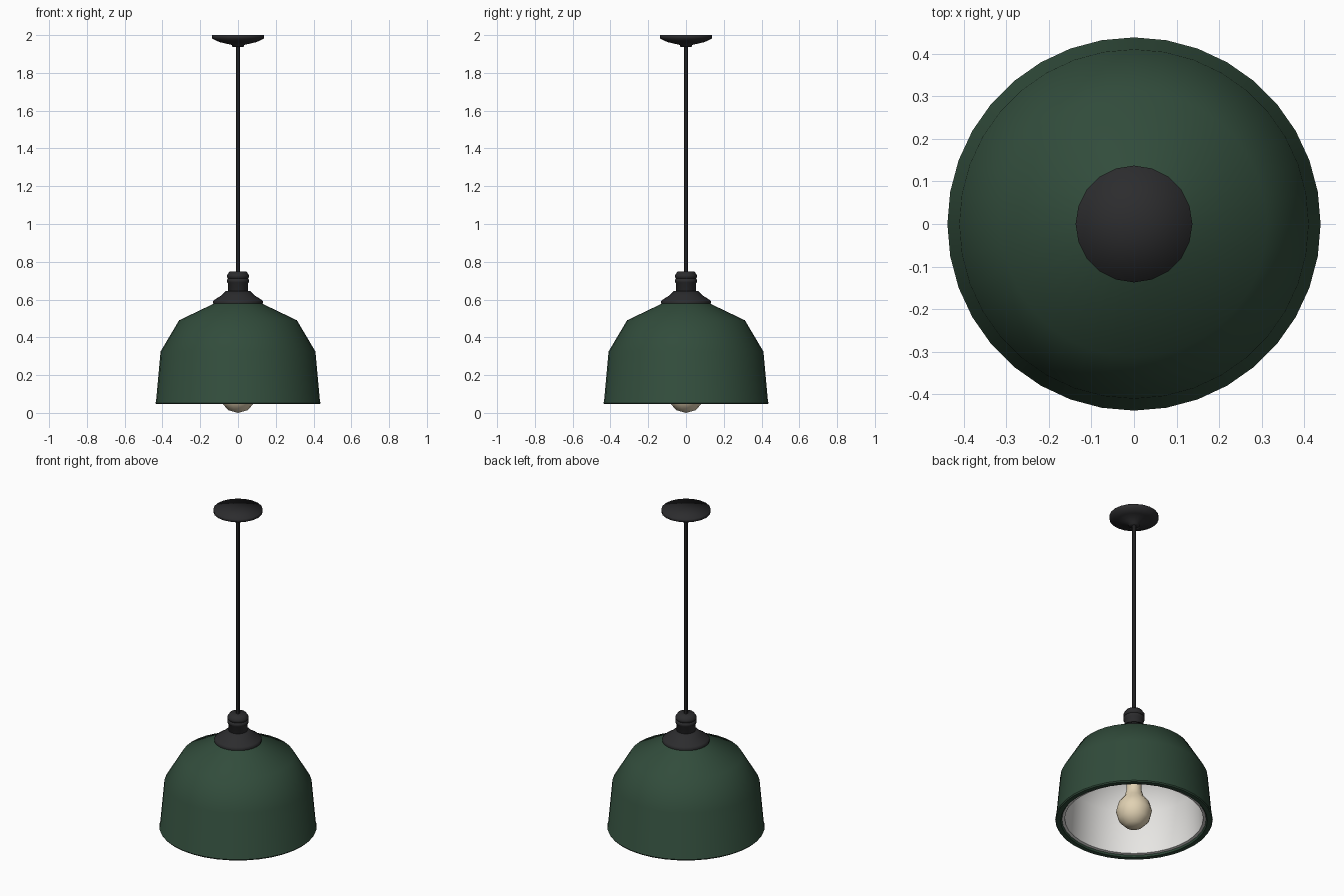
import bpy, bmesh, math

if "Cube" in bpy.data.objects:
    bpy.data.objects.remove(bpy.data.objects["Cube"])


def material(name, rgb):
    m = bpy.data.materials.new(name)
    m.diffuse_color = (*rgb, 1)
    m.use_nodes = True
    m.node_tree.nodes["Principled BSDF"].inputs["Base Color"].default_value = m.diffuse_color
    return m


GREEN = material("green_enamel", (0.031, 0.072, 0.044))
BLACK = material("black_metal", (0.025, 0.025, 0.027))
WHITE = material("white_enamel", (0.8, 0.79, 0.77))
GLASS = material("warm_glass", (0.75, 0.64, 0.45))


def lathe(name, profile, sides, mat, closed=False, angle=40):
    """Revolve (radius, z) points about z; closed joins the last point to the first."""
    bm = bmesh.new()
    rings = []
    for r, z in profile:
        if r == 0:
            rings.append([bm.verts.new((0, 0, z))] * sides)
        else:
            rings.append([bm.verts.new((r * math.cos(2 * math.pi * i / sides),
                                        r * math.sin(2 * math.pi * i / sides), z))
                          for i in range(sides)])
    pairs = list(zip(rings, rings[1:]))
    if closed:
        pairs.append((rings[-1], rings[0]))
    for a, b in pairs:
        for i in range(sides):
            j = (i + 1) % sides
            bm.faces.new(list(dict.fromkeys((a[i], a[j], b[j], b[i]))))
    bmesh.ops.recalc_face_normals(bm, faces=bm.faces)
    mesh = bpy.data.meshes.new(name)
    bm.to_mesh(mesh)
    bm.free()
    mesh.materials.append(mat)
    ob = bpy.data.objects.new(name, mesh)
    bpy.context.collection.objects.link(ob)
    bpy.ops.object.select_all(action='DESELECT')
    ob.select_set(True)
    bpy.context.view_layer.objects.active = ob
    bpy.ops.object.shade_smooth_by_angle(angle=math.radians(angle))
    return ob


# Ceiling canopy, fully smooth
lathe("ceiling_canopy", [(0, 2.0), (0.137, 2.0), (0.137, 1.982), (0.098, 1.963),
                         (0.033, 1.948), (0.03, 1.937), (0, 1.937)], 20, BLACK, angle=180)
# Hanging cord
lathe("cord", [(0, 1.945), (0.011, 1.945), (0.011, 0.74), (0, 0.74)], 8, BLACK)
# Ridged socket above the shade
lathe("socket", [(0, 0.748), (0.045, 0.748), (0.059, 0.728), (0.059, 0.718), (0.053, 0.711),
                 (0.059, 0.705), (0.059, 0.692), (0.053, 0.686), (0.053, 0.36), (0, 0.36)],
      20, BLACK, angle=60)
# Flared cap sitting on the shade
lathe("shade_cap", [(0, 0.645), (0.064, 0.645), (0.085, 0.624), (0.125, 0.598),
                    (0.133, 0.59), (0.131, 0.578), (0, 0.578)], 24, BLACK, angle=60)
# Outer shell with a small rolled lip
lathe("shade", [(0.11, 0.587), (0.312, 0.49), (0.41, 0.325), (0.434, 0.06), (0.438, 0.053),
                (0.434, 0.046), (0.408, 0.046), (0.4, 0.056), (0.385, 0.32), (0.295, 0.468),
                (0.11, 0.56)], 36, GREEN, closed=True)
# White inner lining with a narrow turned-in edge
lathe("shade_lining", [(0.402, 0.055), (0.385, 0.058), (0.374, 0.315), (0.288, 0.462),
                       (0.11, 0.552), (0, 0.552)], 36, WHITE)
# Light bulb: round globe running into a neck
lathe("bulb", [(0, 0), (0.05, 0.014), (0.086, 0.052), (0.1, 0.105), (0.087, 0.155),
               (0.055, 0.195), (0.043, 0.235), (0.042, 0.38), (0, 0.38)], 16, GLASS)
